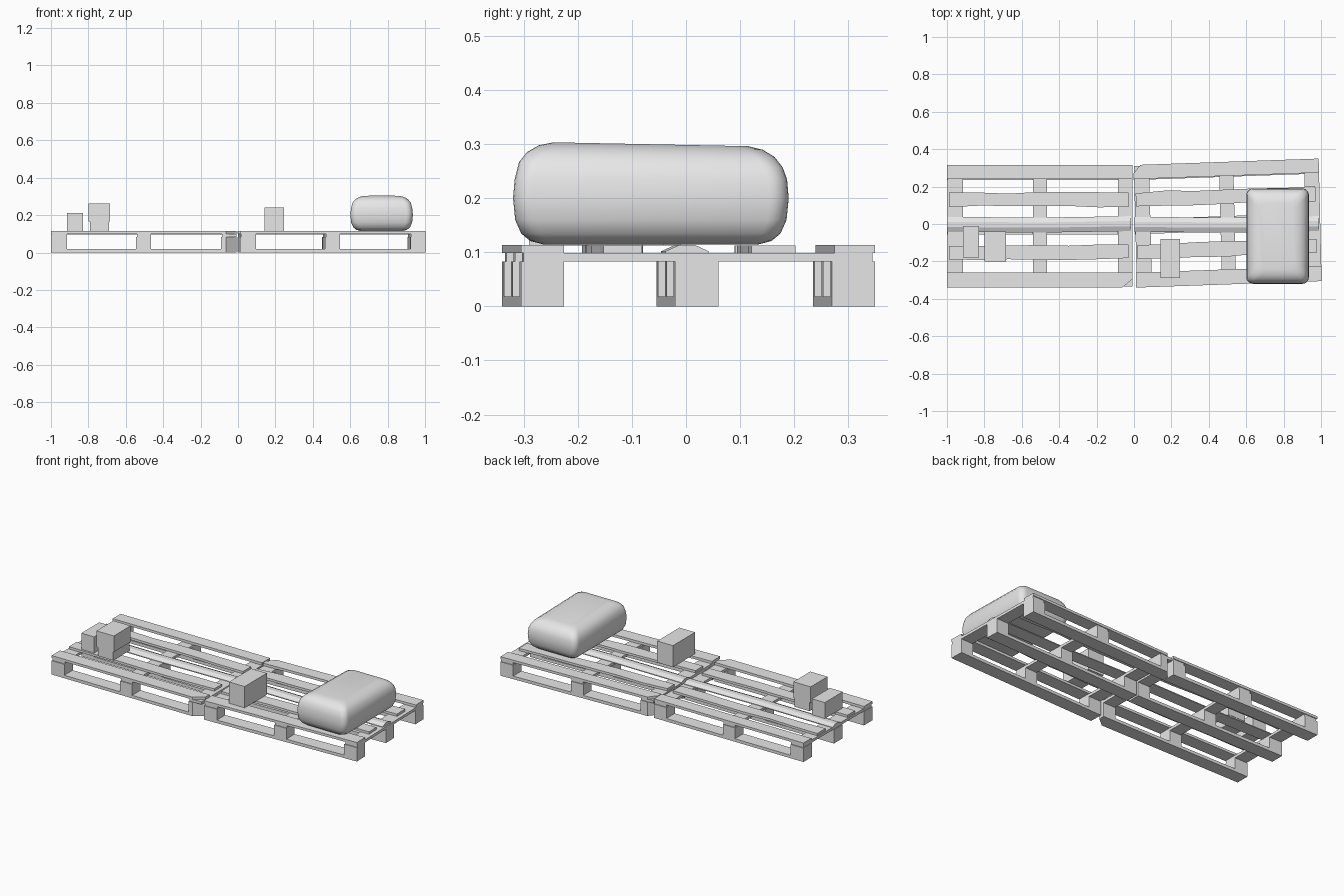
import bpy, bmesh, math, random

random.seed(4)
if "Cube" in bpy.data.objects:
    bpy.data.objects.remove(bpy.data.objects["Cube"])

grey = bpy.data.materials.new("plain_grey")
grey.use_nodes = True
COLOUR = (0.8, 0.8, 0.8, 1)
grey.diffuse_color = COLOUR
grey.node_tree.nodes["Principled BSDF"].inputs["Base Color"].default_value = COLOUR


def loft(name, rings):
    """Closed solid through rings that all have the same number of points."""
    bm = bmesh.new()
    loops = [[bm.verts.new(p) for p in ring] for ring in rings]
    n = len(loops[0])
    for a, b in zip(loops, loops[1:]):
        for i in range(n):
            j = (i + 1) % n
            bm.faces.new((a[i], a[j], b[j], b[i]))
    bm.faces.new(loops[0])
    bm.faces.new(loops[-1])
    bmesh.ops.recalc_face_normals(bm, faces=bm.faces)
    mesh = bpy.data.meshes.new(name)
    bm.to_mesh(mesh)
    bm.free()
    mesh.materials.append(grey)
    obj = bpy.data.objects.new(name, mesh)
    bpy.context.collection.objects.link(obj)
    return obj


def slab(name, outline, z0, z1):
    return loft(name, [[(x, y, z) for x, y in outline] for z in (z0, z1)])


def rect(x0, x1, y0, y1):
    return [(x0, y0), (x1, y0), (x1, y1), (x0, y1)]


def pallet(side, x0, shear, cut_back):
    """Three runners, nine blocks, three cross boards and five top boards."""
    def place(pts):
        return [(x0 + x - 0.7 * shear * y, y + shear * x) for x, y in pts]

    posts = ((0.0, 0.085), (0.455, 0.535), (0.91, 0.992))
    rows = (-0.3, -0.015, 0.275)

    # chamfered corner: back at the inner end, or front at the inner end
    def chamfer(pts, x, y, towards):
        out = []
        for p in pts:
            if abs(p[0] - x) < 0.001 and abs(p[1] - y) < 0.001:
                a, b = (x + towards, y), (x, y - math.copysign(0.045, y))
                out += [b, a] if cut_back is False else [a, b]
                if cut_back is False:
                    out[-2:] = [a, b]
                else:
                    out[-2:] = [a, b]
            else:
                out.append(p)
        return out

    corner = (0.0, 0.315, 0.04) if cut_back else (0.992, -0.34, -0.055)

    # runners and blocks
    for r, y in enumerate(rows):
        y0, y1 = y - 0.04, y + 0.04
        if r == 2:
            y1 = 0.315
        slab(f"{side}_runner_{r}", place(chamfer(rect(0, 0.992, y0, y1), *corner)), 0, 0.018)
        for p, (a, b) in enumerate(posts):
            slab(f"{side}_block_{r}_{p}", place(chamfer(rect(a, b, y0, y1), *corner)), 0.018, 0.083)

    # cross boards
    for p, (a, b) in enumerate(posts):
        slab(f"{side}_cross_board_{p}", place(chamfer(rect(a + 0.004, b, -0.335, 0.31), *corner)), 0.083, 0.099)

    # outer top boards
    for end, y0, y1 in (("front", -0.34, -0.26), ("back", 0.24, 0.315)):
        slab(f"{side}_{end}_top_board", place(chamfer(rect(0, 0.992, y0, y1), *corner)), 0.099, 0.114)

    # worn inner top boards with uneven edges
    for end, y in (("front", -0.15), ("back", 0.13)):
        xs = [0.01 + 0.16 * i for i in range(7)]
        low = [(x, y - 0.037 + random.uniform(-0.006, 0.006)) for x in xs]
        high = [(x, y + 0.037 + random.uniform(-0.006, 0.006)) for x in reversed(xs)]
        slab(f"{side}_{end}_inner_board", place(low + high), 0.099, 0.113)

    # crowned middle board, lying nearly straight
    profile = ((-0.042, 0.097), (0.038, 0.097), (0.038, 0.102),
               (0.012, 0.114), (-0.016, 0.114), (-0.042, 0.102))
    loft(f"{side}_middle_board",
         [[(x0 + x, y + dy, z) for y, z in profile] for x, dy in ((0, 0.0), (0.5, -0.004), (0.985, 0.004))])


pallet("right", -1.0, 0.0, False)
pallet("left", 0.003, 0.035, True)

# bricks lying on the boards
slab("outer_brick", rect(-0.915, -0.83, -0.18, -0.01), 0.113, 0.21)
slab("stacked_brick_lower", rect(-0.79, -0.69, -0.198, -0.042), 0.113, 0.165)
slab("stacked_brick_upper", rect(-0.80, -0.685, -0.2, -0.04), 0.165, 0.262)
slab("inner_brick", rect(0.143, 0.247, -0.29, -0.08), 0.113, 0.242)


# filled sack: rounded rectangles stacked with a soft inset
def rounded(z, inset):
    cx, cy, hx, hy = 0.768, -0.065, 0.167 - inset, 0.255 - inset
    r = 0.035
    ring = []
    for k, (sx, sy) in enumerate(((1, 1), (-1, 1), (-1, -1), (1, -1))):
        for s in range(6):
            a = math.radians(90 * k + 18 * s)
            x = cx + sx * (hx - r) + r * math.cos(a)
            y = cy + sy * (hy - r) + r * math.sin(a)
            tilt = -0.02 * (y - cy) if z > 0.25 else 0
            ring.append((x, y, z + tilt))
    return ring


layers = ((0.115, 0.055), (0.121, 0.032), (0.135, 0.015), (0.16, 0.004), (0.2, 0.0),
          (0.235, 0.003), (0.262, 0.011), (0.281, 0.026), (0.294, 0.048), (0.3, 0.075))
sack = loft("sack", [rounded(z, i) for z, i in layers])
bpy.ops.object.select_all(action="DESELECT")
sack.select_set(True)
bpy.context.view_layer.objects.active = sack
bpy.ops.object.shade_smooth_by_angle(angle=math.radians(40))
